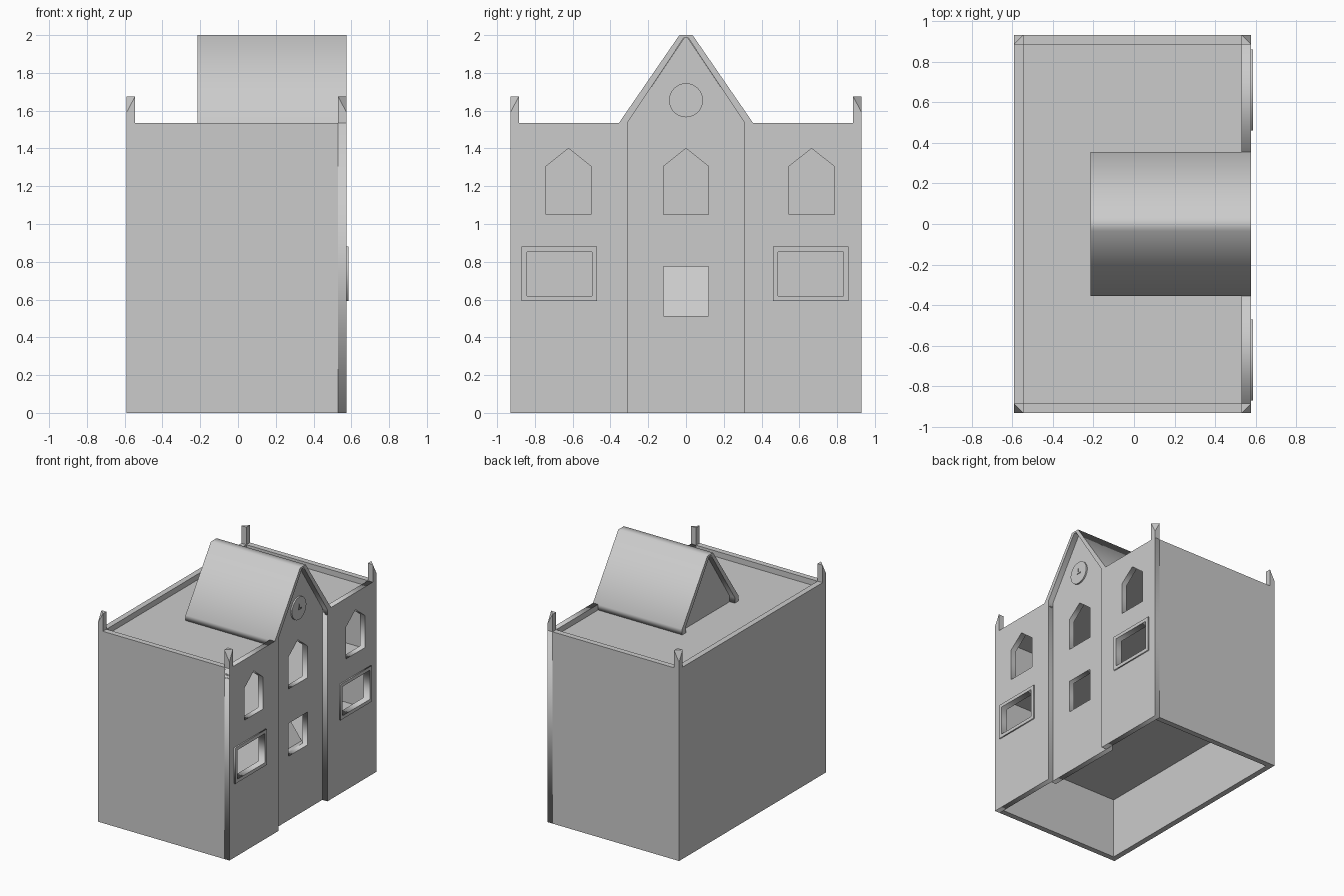
import bpy, bmesh, math
from mathutils import Matrix, Vector

if "Cube" in bpy.data.objects:
    bpy.data.objects.remove(bpy.data.objects["Cube"])

stone = bpy.data.materials.new("pale grey stone")
stone.diffuse_color = (0.6, 0.6, 0.6, 1)
stone.use_nodes = True
stone.node_tree.nodes["Principled BSDF"].inputs["Base Color"].default_value = stone.diffuse_color


def finish(name, bm):
    bmesh.ops.recalc_face_normals(bm, faces=bm.faces)
    me = bpy.data.meshes.new(name)
    bm.to_mesh(me)
    bm.free()
    me.materials.append(stone)
    ob = bpy.data.objects.new(name, me)
    bpy.context.collection.objects.link(ob)
    return ob


def box(name, x0, x1, y0, y1, z0, z1):
    bm = bmesh.new()
    bmesh.ops.create_cube(bm, size=1)
    for v in bm.verts:
        v.co = Vector((x1 if v.co.x > 0 else x0, y1 if v.co.y > 0 else y0, z1 if v.co.z > 0 else z0))
    return finish(name, bm)


def panel(name, x0, x1, loops):
    """Plate between x0 and x1; loops are (y, z) outlines, the first outer, the rest holes."""
    cu = bpy.data.curves.new(name, 'CURVE')
    cu.dimensions = '2D'
    cu.fill_mode = 'BOTH'
    cu.extrude = (x1 - x0) / 2
    for pts in loops:
        sp = cu.splines.new('POLY')
        sp.points.add(len(pts) - 1)
        for p, (y, z) in zip(sp.points, pts):
            p.co = (y, z, 0, 1)
        sp.use_cyclic_u = True
    tmp = bpy.data.objects.new(name + "_outline", cu)
    bpy.context.collection.objects.link(tmp)
    dg = bpy.context.evaluated_depsgraph_get()
    me = bpy.data.meshes.new_from_object(tmp.evaluated_get(dg))
    bm = bmesh.new()
    bm.from_mesh(me)
    bpy.data.objects.remove(tmp)
    bpy.data.curves.remove(cu)
    bpy.data.meshes.remove(me)
    bmesh.ops.remove_doubles(bm, verts=bm.verts, dist=1e-5)
    bm.transform(Matrix(((0, 0, 1, (x0 + x1) / 2), (1, 0, 0, 0), (0, 1, 0, 0), (0, 0, 0, 1))))
    return finish(name, bm)


def rect(y0, y1, z0, z1):
    return [(y0, z0), (y1, z0), (y1, z1), (y0, z1)]


def arch(c):
    return [(c - .12, 1.05), (c + .12, 1.05), (c + .12, 1.305), (c, 1.4), (c - .12, 1.305)]


XB, XF, Y, T, H = -.59, .575, .93, .045, 1.535

# outer walls, open at the bottom
box("back_wall", XB, XB + T, -Y, Y, 0, H)
for s, n in ((-1, "left"), (1, "right")):
    a, b = sorted((s * Y, s * (Y - T)))
    box(n + "_side_wall", XB + T, XF - T, a, b, 0, H)

# facade wings with pointed and framed windows
for n, y0, y1, c, w0, w1 in (("left", -Y, -.31, -.622, -.87, -.47), ("right", .31, Y, .665, .46, .86)):
    hole = rect(w0 + .027, w1 - .027, .62, .853)
    panel(n + "_facade_wing", XF - T, XF, [rect(y0, y1, 0, H), arch(c), hole])
    panel(n + "_window_frame", XF, XF + .01, [rect(w0, w1, .593, .88), hole])

# recessed central bay with gable
panel("central_bay", XF - 2 * T, XF - T,
      [[(-.33, 0), (.33, 0), (.33, H - .03), (.31, H), (.01, 1.985), (-.01, 1.985), (-.31, H), (-.33, H - .03)],
       arch(0), rect(-.12, .12, .512, .775)])

# cross-gable roof: hollow chevron plus back gable wall
half = [(.355, 1.49), (.355, H), (.035, 2.0)]
inner = [(-.31, 1.49), (-.31, H), (-.012, 1.985), (.012, 1.985), (.31, H), (.31, 1.49)]
panel("gable_roof", -.215, XF, [half + [(-y, z) for y, z in reversed(half)] + inner])
panel("back_gable_wall", -.17, -.13, [inner])

# flat roof and inner floors
box("flat_roof", XB + T, XF - T, -Y + T, Y - T, 1.46, 1.49)
box("upper_floor", XB + T, XF - 2 * T, -Y + T, Y - T, .955, .985)
box("lower_floor", XB + T, XF - 2 * T, -Y + T, Y - T, .49, .51)

# sloped stair behind the central window
bm = bmesh.new()
f = bm.faces.new([bm.verts.new((x, -.16, z)) for x, z in ((.46, .5), (.12, .955), (.07, .955), (.41, .5))])
g = bmesh.ops.extrude_face_region(bm, geom=[f])
bmesh.ops.translate(bm, vec=(0, .32, 0), verts=[v for v in g["geom"] if isinstance(v, bmesh.types.BMVert)])
finish("stair_slope", bm)

# corner finials with the outer top corner cut away
for cx, sx in ((XB, 1), (XF, -1)):
    for cy, sy in ((-Y, 1), (Y, -1)):
        p = lambda u, v, z: (cx + sx * T * u, cy + sy * T * v, z)
        bm = bmesh.new()
        pts = [p(u, v, 1.45) for u in (0, 1) for v in (0, 1)]
        pts += [p(0, 0, 1.59), p(1, 0, 1.675), p(0, 1, 1.675), p(1, 1, 1.675)]
        bmesh.ops.convex_hull(bm, input=[bm.verts.new(q) for q in pts])
        finish("corner_finial", bm)

# clock on the gable
cx = XF - T
panel("clock_face", cx - .01, cx + .012,
      [[(.09 * math.cos(i * math.tau / 32), 1.655 + .09 * math.sin(i * math.tau / 32)) for i in range(32)]])
panel("clock_hands", cx + .011, cx + .018,
      [[(-.01, 1.645), (.025, 1.645), (.025, 1.655), (0, 1.655), (0, 1.69), (-.01, 1.69)]])
